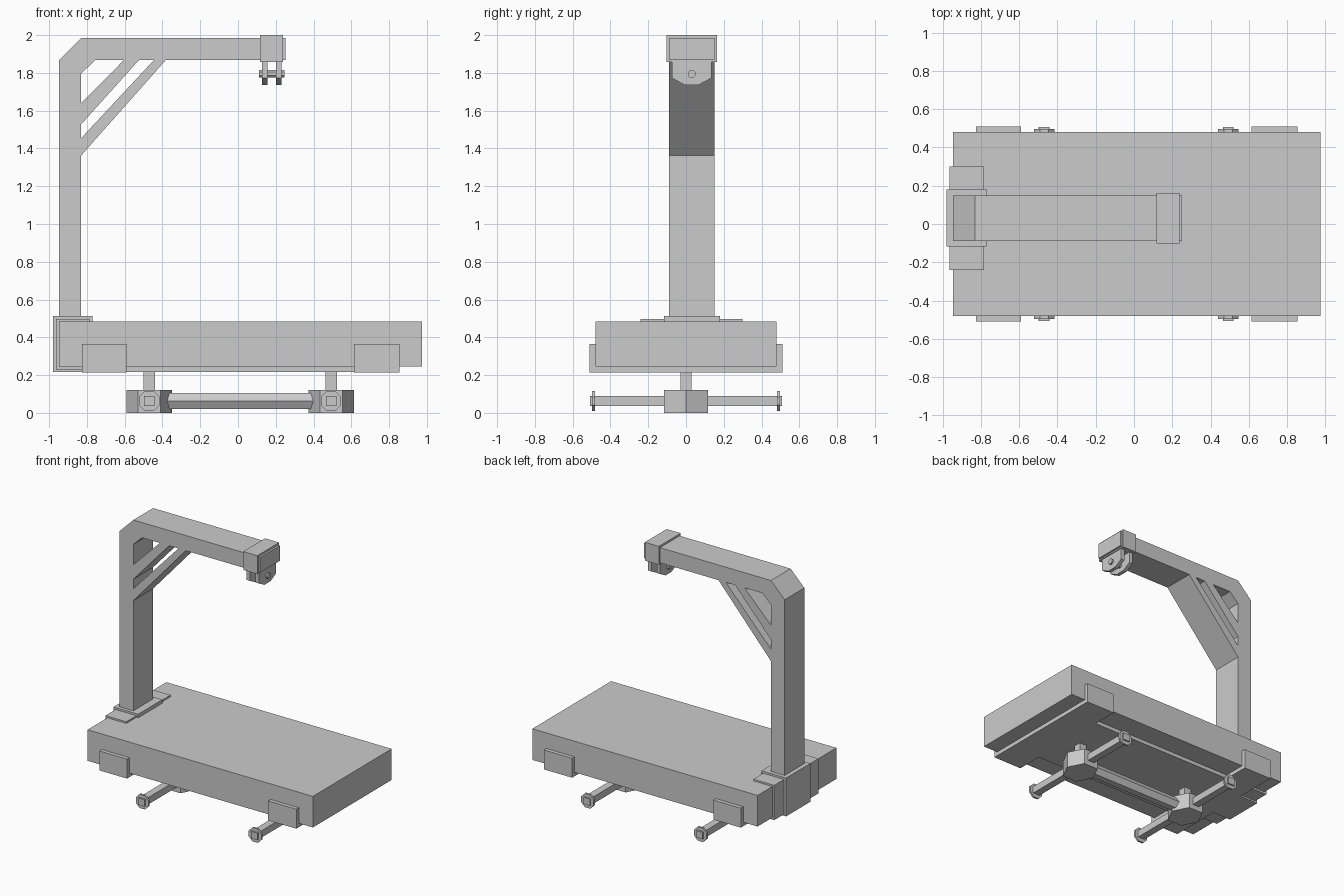
import bpy, bmesh, math
from mathutils import Vector

if "Cube" in bpy.data.objects:
    bpy.data.objects.remove(bpy.data.objects["Cube"])


def prism(name, pts, axis, lo, hi):
    """Extrude a 2D profile along an axis: x uses (y,z), y uses (x,z), z uses (x,y)."""
    def place(p, t):
        return {'x': (t, p[0], p[1]), 'y': (p[0], t, p[1]), 'z': (p[0], p[1], t)}[axis]
    bm = bmesh.new()
    face = bm.faces.new([bm.verts.new(place(p, lo)) for p in pts])
    ext = bmesh.ops.extrude_face_region(bm, geom=[face])
    moved = [g for g in ext['geom'] if isinstance(g, bmesh.types.BMVert)]
    bmesh.ops.translate(bm, verts=moved, vec=Vector(place((0, 0), hi - lo)))
    bmesh.ops.recalc_face_normals(bm, faces=bm.faces)
    me = bpy.data.meshes.new(name)
    bm.to_mesh(me)
    bm.free()
    ob = bpy.data.objects.new(name, me)
    bpy.context.collection.objects.link(ob)
    return ob


def box(name, x, y, z):
    return prism(name, [(x[0], y[0]), (x[1], y[0]), (x[1], y[1]), (x[0], y[1])], 'z', *z)


def ngon(cx, cy, rx, ry, n, turn=0.0):
    return [(cx + rx * math.cos(turn + math.tau * i / n),
             cy + ry * math.sin(turn + math.tau * i / n)) for i in range(n)]


# Deck slab with the plate under its middle
box("deck", (-0.947, 0.975), (-0.48, 0.48), (0.245, 0.485))
box("under_plate", (-0.7, 0.7), (-0.31, 0.31), (0.217, 0.25))

# Straps that wrap under the deck and up both sides
for label, x in (("rear", (-0.825, -0.59)), ("front", (0.615, 0.855))):
    prism(label + "_strap",
          [(-0.51, 0.215), (0.51, 0.215), (0.51, 0.365), (0.478, 0.365),
           (0.478, 0.247), (-0.478, 0.247), (-0.478, 0.365), (-0.51, 0.365)],
          'x', *x)

# Column base clamps
box("base_clamp_wide", (-0.963, -0.785), (-0.24, 0.30), (0.23, 0.498))
box("base_clamp", (-0.98, -0.77), (-0.117, 0.18), (0.217, 0.513))

# Column and boom in one bent profile, plus two diagonal braces
W = (-0.09, 0.15)
prism("column_and_boom",
      [(-0.947, 0.3), (-0.83, 0.3), (-0.83, 1.797), (-0.755, 1.868), (0.252, 1.868),
       (0.252, 1.985), (-0.83, 1.985), (-0.947, 1.868)], 'y', *W)
prism("outer_brace", [(-0.83, 1.363), (-0.382, 1.868), (-0.445, 1.868), (-0.83, 1.455)], 'y', *W)
prism("inner_brace", [(-0.83, 1.528), (-0.524, 1.868), (-0.604, 1.868), (-0.83, 1.64)], 'y', *W)

# Boom head with two lugs and a pin
box("boom_head", (0.117, 0.237), (-0.103, 0.163), (1.858, 2.0))
for i, x in enumerate(((0.127, 0.155), (0.202, 0.231))):
    prism(f"lug_{i + 1}",
          [(-0.075, 1.87), (0.135, 1.87), (0.135, 1.773), (0.068, 1.737),
           (-0.008, 1.737), (-0.075, 1.773)], 'x', *x)
prism("lug_pin", ngon(0.03, 1.795, 0.022, 0.022, 8, math.pi / 8), 'x', 0.11, 0.245)

# Undercarriage: hubs, posts, axles and end discs
for label, x in (("rear", -0.47), ("front", 0.493)):
    prism(label + "_hub", ngon(x, 0, 0.12, 0.135, 6), 'z', 0.0, 0.12)
    box(label + "_post", (x - 0.03, x + 0.03), (-0.03, 0.03), (0.1, 0.23))
    box(label + "_axle", (x - 0.028, x + 0.028), (-0.508, 0.508), (0.037, 0.09))
    for side, s in (("near", -1), ("far", 1)):
        prism(f"{label}_{side}_disc", ngon(x, 0.063, 0.058, 0.058, 8, math.pi / 8),
              'y', s * 0.482, s * 0.497)
prism("link_bar", ngon(0, 0.063, 0.049, 0.049, 6), 'x', -0.42, 0.44)
